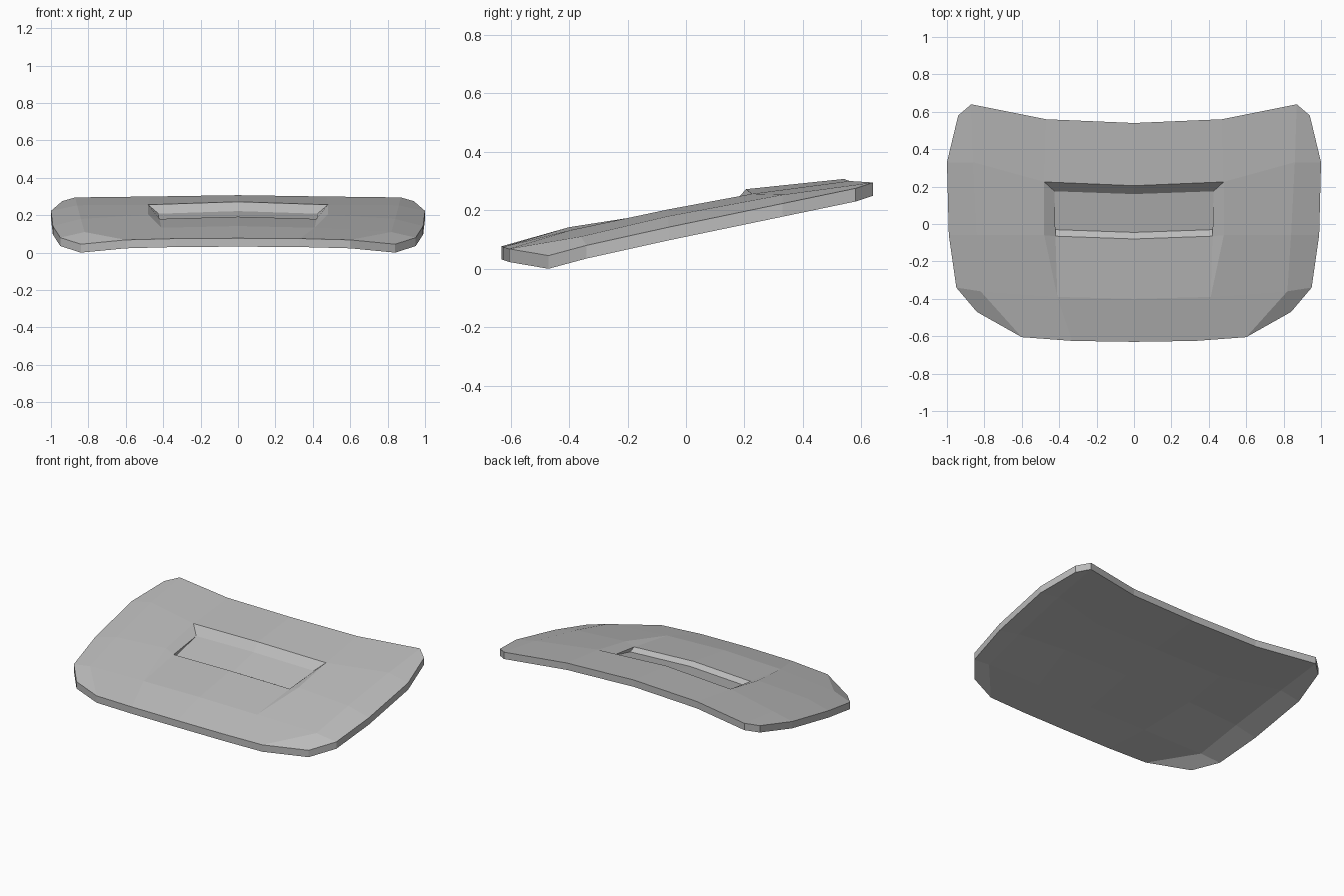
import bpy
import bmesh

cube = bpy.data.objects.get("Cube")
if cube:
    bpy.data.objects.remove(cube, do_unlink=True)

paint = bpy.data.materials.new("grey_paint")
paint.use_nodes = True
GREY = (0.5, 0.5, 0.5, 1)
paint.diffuse_color = GREY
paint.node_tree.nodes["Principled BSDF"].inputs["Base Color"].default_value = GREY

# Half panel cross rows, rear to nose, each from centre line to outer rim
ROWS = [
    [(0, .54, .307), (.47, .56, .30), (.87, .64, .295), (.94, .58, .275)],
    [(0, .205, .272), (.48, .225, .256), (.86, .33, .253), (1, .33, .223)],
    [(0, -.07, .212), (.48, -.06, .203), (.84, -.06, .18), (.99, -.06, .142)],
    [(0, -.4, .142), (.41, -.39, .133), (.82, -.36, .11), (.95, -.34, .08)],
    [(0, -.63, .077), (.33, -.625, .075), (.6, -.605, .068), (.84, -.47, .045)],
]
RIM, INNER = .045, .052   # panel thickness at the rim and inside
NR, NC = len(ROWS), len(ROWS[0])

bm = bmesh.new()


def on_rim(r, c):
    return r in (0, NR - 1) or c == NC - 1


def pair(a, b):
    return [bm.verts.new(a), bm.verts.new(b)]


top = [[bm.verts.new(p) for p in row] for row in ROWS]
under = [[bm.verts.new((x, y, z - (RIM if on_rim(r, c) else INNER)))
          for c, (x, y, z) in enumerate(row)] for r, row in enumerate(ROWS)]

# Outer skin and underside, leaving the intake area open on top
for r in range(NR - 1):
    for c in range(NC - 1):
        for grid in (top, under):
            if grid is top and c == 0 and r in (1, 2):
                continue
            bm.faces.new((grid[r][c], grid[r + 1][c], grid[r + 1][c + 1], grid[r][c + 1]))

# Rim wall along rear edge, side and nose
path = ([(0, c) for c in range(NC)] + [(r, NC - 1) for r in range(1, NR)]
        + [(NR - 1, c) for c in reversed(range(NC - 1))])
for (r, c), (s, d) in zip(path, path[1:]):
    bm.faces.new((top[r][c], top[s][d], under[s][d], under[r][c]))

# Recessed intake: rear wall, floor, lip and ramp, closed by side walls
floor_rear = pair((0, .16, .222), (.425, .175, .208))
floor_front = pair((0, -.045, .172), (.425, -.03, .16))
lip = pair((0, -.08, .192), (.42, -.065, .18))
strips = [top[1][:2], floor_rear, floor_front, lip, top[3][:2]]
for a, b in zip(strips, strips[1:]):
    bm.faces.new((a[0], b[0], b[1], a[1]))
bm.faces.new((top[1][1], floor_rear[1], lip[1], top[2][1]))
bm.faces.new((floor_rear[1], floor_front[1], lip[1]))
bm.faces.new((top[2][1], lip[1], top[3][1]))
bm.verts.remove(top[2][0])

# Mirror the half across the centre line
geom = bm.verts[:] + bm.edges[:] + bm.faces[:]
bmesh.ops.mirror(bm, geom=geom, axis='X', merge_dist=.0005)
bmesh.ops.remove_doubles(bm, verts=bm.verts[:], dist=.0005)
bmesh.ops.recalc_face_normals(bm, faces=bm.faces[:])

mesh = bpy.data.meshes.new("hood_panel")
bm.to_mesh(mesh)
bm.free()
mesh.materials.append(paint)
hood = bpy.data.objects.new("hood_panel", mesh)
bpy.context.collection.objects.link(hood)
